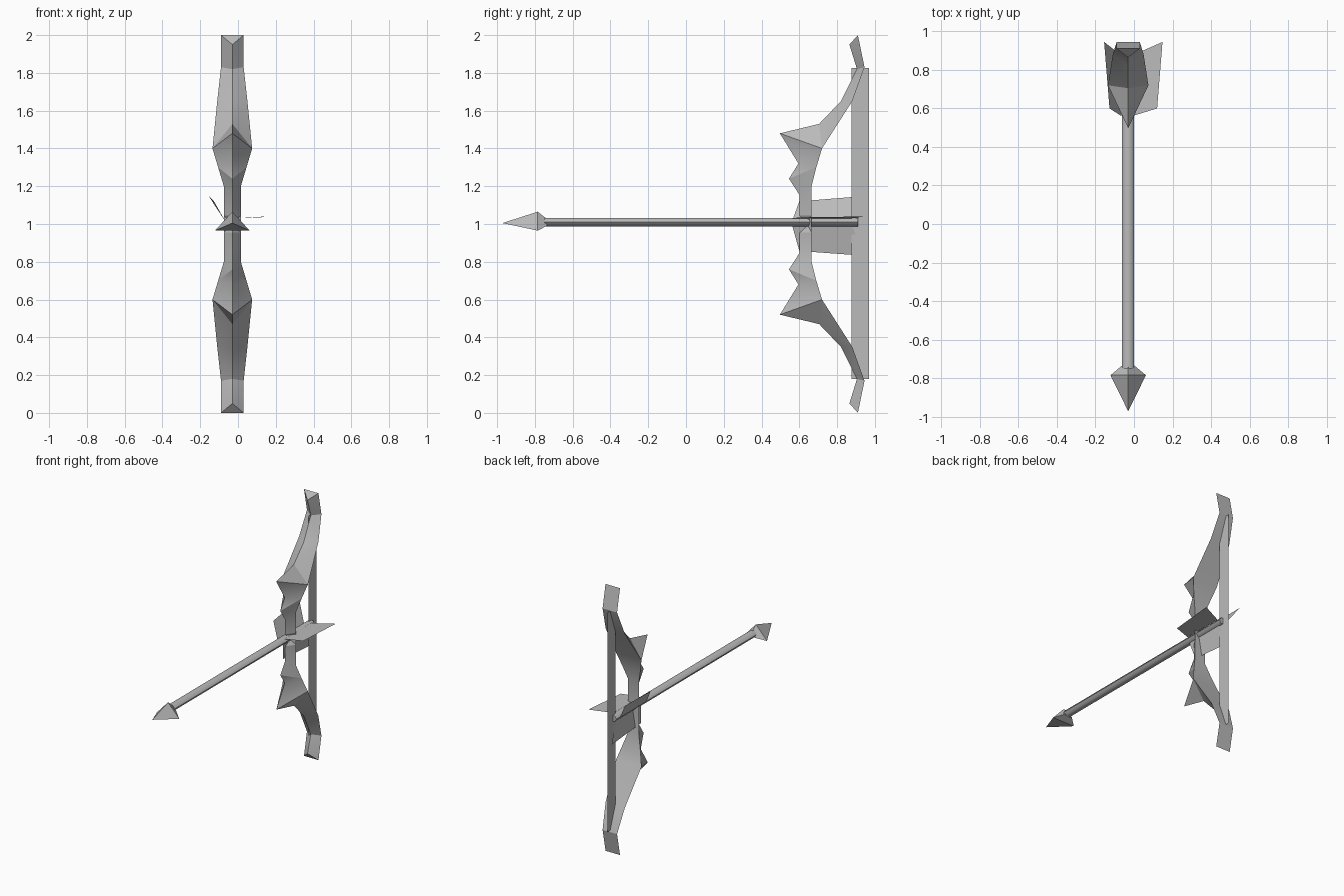
import bpy, bmesh, math

cube = bpy.data.objects.get("Cube")
if cube:
    bpy.data.objects.remove(cube)

CX = -0.03    # centre line of the bow and arrow
AZ = 1.01     # arrow height

grey = bpy.data.materials.new("plain_grey")
grey.use_nodes = True
grey.diffuse_color = (0.5, 0.5, 0.5, 1)
grey.node_tree.nodes["Principled BSDF"].inputs["Base Color"].default_value = (0.5, 0.5, 0.5, 1)


def build(name, verts, faces, solid=True, smooth=None):
    """Mesh object; coincident points are merged so shared corners collapse."""
    me = bpy.data.meshes.new(name)
    ob = bpy.data.objects.new(name, me)
    bpy.context.collection.objects.link(ob)
    bm = bmesh.new()
    vs = [bm.verts.new(v) for v in verts]
    for f in faces:
        bm.faces.new([vs[i] for i in f])
    bmesh.ops.remove_doubles(bm, verts=bm.verts, dist=0.0005)
    if solid:
        bmesh.ops.triangulate(bm, faces=bm.faces)
        bmesh.ops.recalc_face_normals(bm, faces=bm.faces)
    bm.to_mesh(me)
    bm.free()
    me.materials.append(grey)
    if smooth:
        bpy.ops.object.select_all(action='DESELECT')
        bpy.context.view_layer.objects.active = ob
        ob.select_set(True)
        bpy.ops.object.shade_smooth_by_angle(angle=math.radians(smooth))
    return ob


def loft(name, rings, smooth=None):
    """Closed skin through rings of equal point count, capped at both ends."""
    n = len(rings[0])
    verts = [p for r in rings for p in r]
    faces = [(i * n + j, i * n + (j + 1) % n, (i + 1) * n + (j + 1) % n, (i + 1) * n + j)
             for i in range(len(rings) - 1) for j in range(n)]
    faces += [tuple(range(n)), tuple(range((len(rings) - 1) * n, len(rings) * n))]
    return build(name, verts, faces, smooth=smooth)


# Bow: triangular section, (ridge y, ridge z, back y, back z, half width), tip to grip
half = [
    (0.865, 1.95, 0.91, 2.00, 0.06),
    (0.905, 1.82, 0.945, 1.83, 0.06),
    (0.82, 1.65, 0.88, 1.65, 0.08),
    (0.705, 1.53, 0.72, 1.40, 0.105),
    (0.497, 1.48, 0.72, 1.40, 0.105),   # spike
    (0.595, 1.32, 0.72, 1.40, 0.105),
    (0.545, 1.24, 0.69, 1.30, 0.075),
    (0.60, 1.155, 0.665, 1.20, 0.045),
    (0.60, 1.045, 0.665, 1.045, 0.045),
    (0.64, 1.00, 0.665, 1.00, 0.045),   # arrow notch
]
full = half + [(a, 2 - b, c, 2 - d, w) for a, b, c, d, w in reversed(half[:-1])]
loft("bow", [[(CX, ry, rz), (CX + w, by, bz), (CX - w, by, bz)]
             for ry, rz, by, bz, w in full], smooth=25)

# Bowstring: flat strip
build("bowstring", [(CX, 0.875, 0.18), (CX, 0.97, 0.18), (CX, 0.97, 1.825), (CX, 0.875, 1.825)],
      [(0, 1, 2, 3)], solid=False)

# Arrow shaft: six sided rod
loft("arrow_shaft", [[(CX + 0.031 * math.cos(k * math.pi / 3), y,
                       AZ + 0.026 * math.sin(k * math.pi / 3)) for k in range(6)]
                     for y in (-0.75, 0.91)], smooth=61)

# Arrowhead: three sided point with a tapered rear
def head_ring(y, s):
    return [(CX, y, AZ - 0.005 + 0.06 * s), (CX + 0.092 * s, y, AZ - 0.005 - 0.04 * s),
            (CX - 0.092 * s, y, AZ - 0.005 - 0.04 * s)]

loft("arrowhead", [head_ring(-0.972, 0.002), head_ring(-0.785, 1), head_ring(-0.735, 0.35)])

# Fletching: three swept vanes, (root x, root z, outer x, outer z at front and rear)
vanes = {
    "left_vane": (-0.01, 1.03, 0.12, 1.035, 0.148, 1.04),
    "upper_vane": (-0.065, 1.01, -0.127, 1.12, -0.155, 1.148),
    "lower_vane": (-0.02, 1.00, -0.045, 0.857, -0.05, 0.832),
}
for name, (rx, rz, fx, fz, bx, bz) in vanes.items():
    build(name, [(rx, 0.56, rz), (fx, 0.60, fz), (bx, 0.945, bz), (rx, 0.875, rz)],
          [(0, 1, 2, 3)], solid=False)
